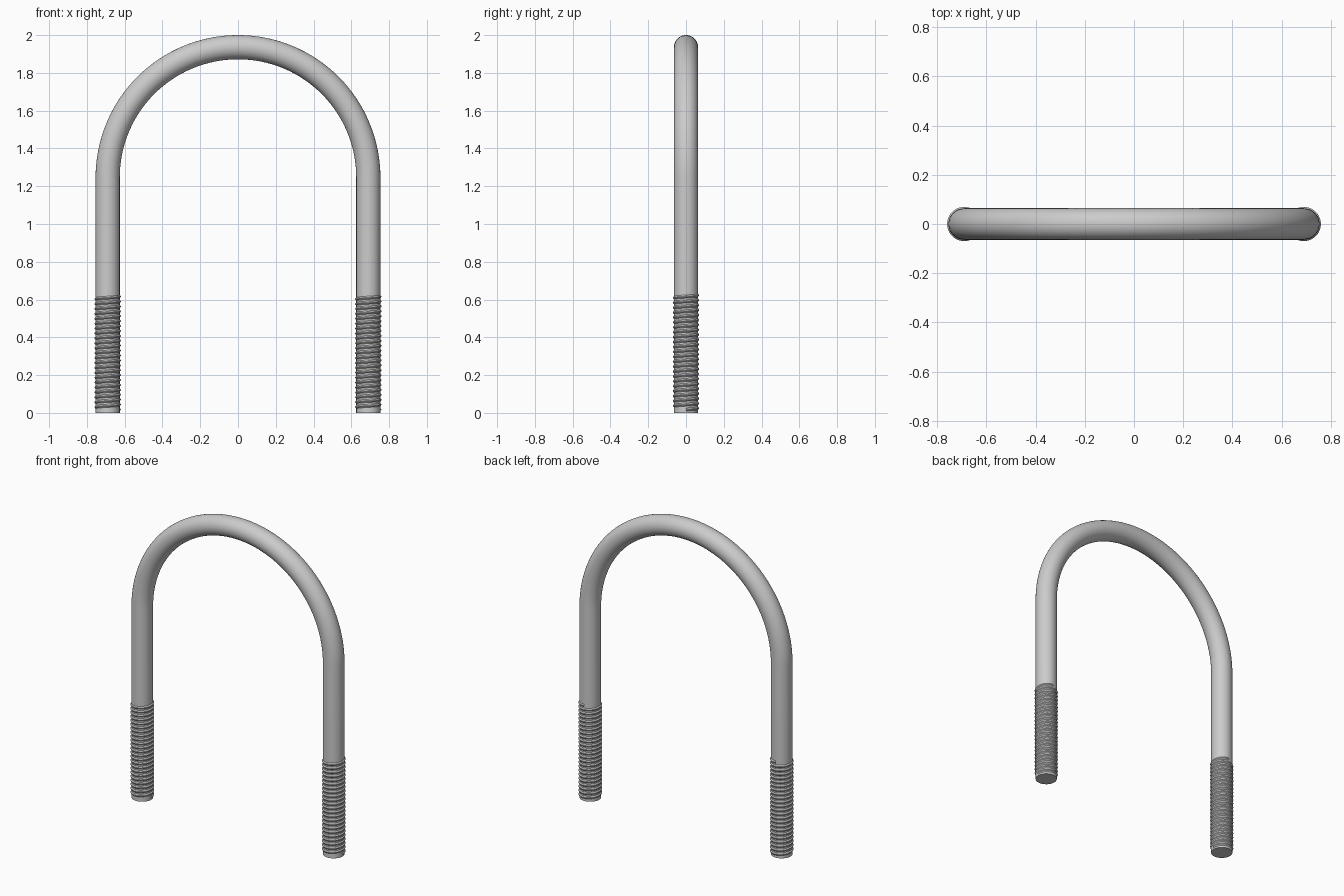
import bpy, bmesh
from math import sin, cos, pi, radians

if "Cube" in bpy.data.objects:
    bpy.data.objects.remove(bpy.data.objects["Cube"])

ROD, CREST = 0.064, 0.0695     # rod radius, thread crest radius
LEG_X, BEND_Z = 0.69, 1.246    # leg centreline, centre height of the bend
PITCH, TURNS = 0.026, 23.25


def sweep(name, rings):
    """Skin a list of closed cross-sections and cap both ends."""
    bm = bmesh.new()
    loops = [[bm.verts.new(p) for p in ring] for ring in rings]
    n = len(loops[0])
    for a, b in zip(loops, loops[1:]):
        for i in range(n):
            j = (i + 1) % n
            bm.faces.new((a[i], a[j], b[j], b[i]))
    bm.faces.new(loops[0])
    bm.faces.new(loops[-1])
    bmesh.ops.recalc_face_normals(bm, faces=bm.faces)
    mesh = bpy.data.meshes.new(name)
    bm.to_mesh(mesh)
    bm.free()
    obj = bpy.data.objects.new(name, mesh)
    bpy.context.collection.objects.link(obj)
    bpy.ops.object.select_all(action='DESELECT')
    obj.select_set(True)
    bpy.context.view_layer.objects.active = obj
    bpy.ops.object.shade_smooth_by_angle(angle=radians(35))
    return obj


# bent rod: straight leg, half-circle bend, straight leg
def rod_ring(cx, cz, tilt):
    ring = []
    for k in range(48):
        t = 2 * pi * k / 48
        u = ROD * cos(t)
        ring.append((cx + u * cos(tilt), ROD * sin(t), cz + u * sin(tilt)))
    return ring


stations = [(LEG_X, 0, 0)]
for i in range(65):
    a = pi * i / 64
    stations.append((LEG_X * cos(a), BEND_Z + LEG_X * sin(a), a))
stations.append((-LEG_X, 0, pi))
sweep("bent_rod", [rod_ring(*s) for s in stations])


# right-handed helical thread ridge on each leg
def thread_ring(cx, turn):
    a = 2 * pi * turn
    z = 0.018 + PITCH * turn
    profile = [(ROD - 0.002, -0.011), (CREST, -0.002),
               (CREST, 0.002), (ROD - 0.002, 0.011)]
    return [(cx + r * cos(a), r * sin(a), z + dz) for r, dz in profile]


STEPS = 36
for side, x in (("left", -LEG_X), ("right", LEG_X)):
    sweep(side + "_thread",
          [thread_ring(x, i / STEPS) for i in range(int(TURNS * STEPS) + 1)])
